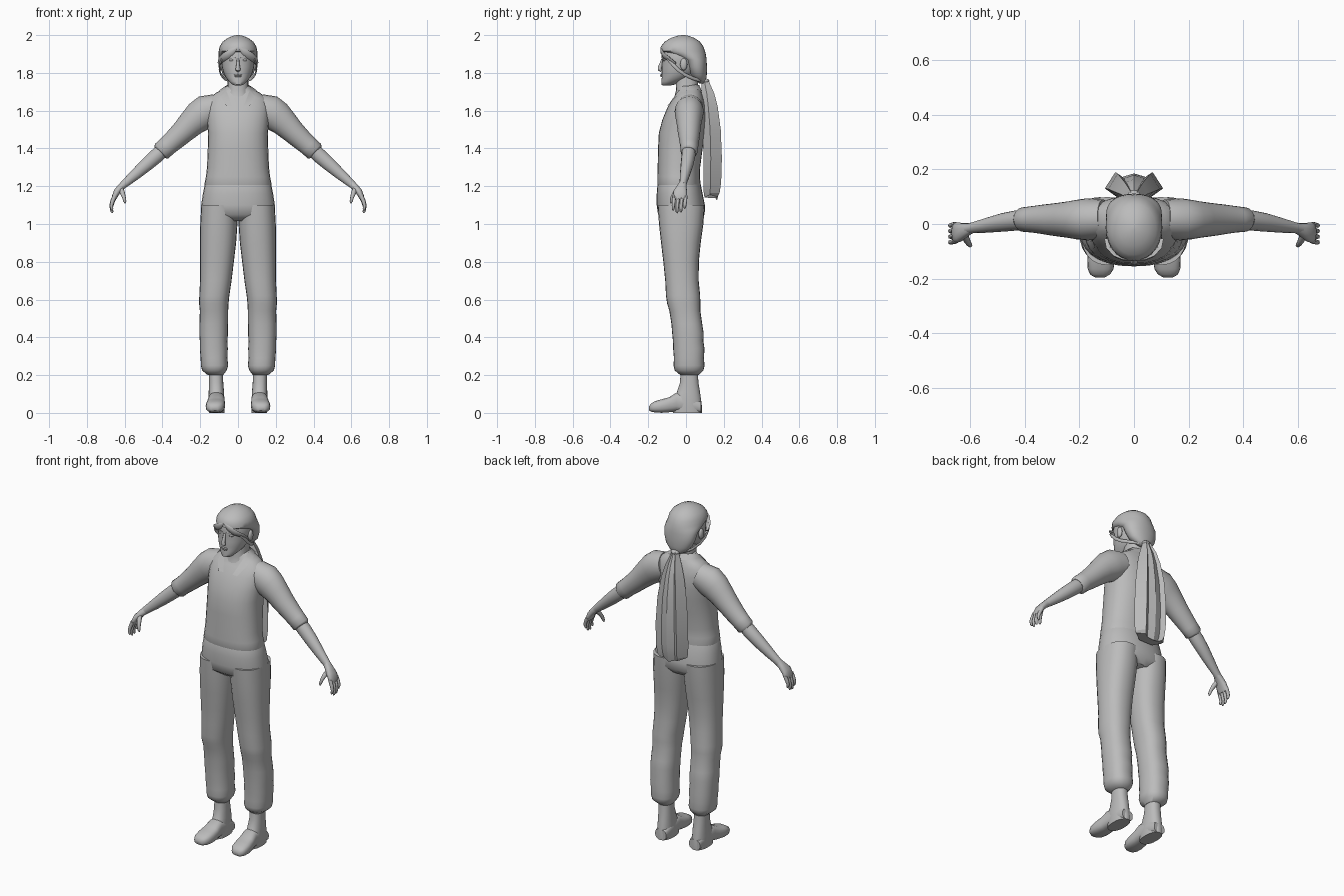
import bpy, bmesh, math
from mathutils import Vector as V

grey = bpy.data.materials.new("plain grey")
grey.diffuse_color = (0.5, 0.5, 0.5, 1)


def make(name, bm, mirror=False, angle=50):
    bmesh.ops.recalc_face_normals(bm, faces=bm.faces)
    me = bpy.data.meshes.new(name)
    bm.to_mesh(me)
    bm.free()
    ob = bpy.data.objects.new(name, me)
    bpy.context.collection.objects.link(ob)
    me.materials.append(grey)
    bpy.ops.object.select_all(action='DESELECT')
    ob.select_set(True)
    bpy.context.view_layer.objects.active = ob
    bpy.ops.object.shade_smooth_by_angle(angle=math.radians(angle))
    if mirror:
        m = ob.modifiers.new("mirror", 'MIRROR')
        m.use_axis = (True, False, False)
        m.use_clip = False
        m.use_mirror_merge = False
    return ob


def skin(name, rings, mirror=False, angle=50, caps=True):
    bm = bmesh.new()
    loops = [[bm.verts.new(p) for p in r] for r in rings]
    n = len(loops[0])
    for a, b in zip(loops, loops[1:]):
        for i in range(n):
            bm.faces.new((a[i], a[(i + 1) % n], b[(i + 1) % n], b[i]))
    if caps:
        bm.faces.new(loops[0])
        bm.faces.new(loops[-1])
    return make(name, bm, mirror, angle)


def oval(c, u, v, ru, rv, n=20, p=2.0):
    pts = []
    for i in range(n):
        t = 2 * math.pi * i / n
        ct, st = math.cos(t), math.sin(t)
        a = math.copysign(abs(ct) ** (2 / p), ct) * ru
        b = math.copysign(abs(st) ** (2 / p), st) * rv
        pts.append(V(c) + V(u) * a + V(v) * b)
    return pts


# upright loft: rows are z, x low, x high, y front, y back
def column(name, rows, mirror=False, n=24, p=2.3):
    return skin(name, [oval(((a + b) / 2, (f + k) / 2, z), (1, 0, 0), (0, 1, 0),
                            (b - a) / 2, (k - f) / 2, n, p) for z, a, b, f, k in rows], mirror)


def centred(name, rows, n=28, p=2.3):
    return column(name, [(z, -r, r, f, k) for z, r, f, k in rows], False, n, p)


# tube along points: rows are x, y, z, half size across, half thickness
def tube(name, rows, across=(0, 1, 0), n=14, mirror=True, p=2.0):
    pts = [V(r[:3]) for r in rows]
    rings = []
    for i, r in enumerate(rows):
        d = (pts[min(i + 1, len(pts) - 1)] - pts[max(i - 1, 0)]).normalized()
        u = V(across)
        u = (u - d * u.dot(d)).normalized()
        rings.append(oval(pts[i], u, d.cross(u), r[3], r[4], n, p))
    return skin(name, rings, mirror)


def ball(name, c, r, mirror=False):
    bm = bmesh.new()
    bmesh.ops.create_uvsphere(bm, u_segments=14, v_segments=8, radius=1)
    for v in bm.verts:
        v.co = V((v.co.x * r[0] + c[0], v.co.y * r[1] + c[1], v.co.z * r[2] + c[2]))
    return make(name, bm, mirror)


# shirt
centred("shirt_body", [
    (1.19, .172, -.145, .075), (1.21, .178, -.152, .078), (1.25, .170, -.152, .073),
    (1.30, .164, -.150, .075), (1.40, .160, -.148, .088), (1.48, .158, -.144, .100),
    (1.55, .165, -.126, .105), (1.62, .168, -.097, .102), (1.665, .155, -.067, .092),
    (1.695, .115, -.047, .082), (1.715, .075, -.043, .074), (1.73, .06, -.04, .068)])
tube("sleeve", [
    (.11, .02, 1.615, .07, .075), (.17, .017, 1.595, .077, .088), (.205, .016, 1.57, .073, .084),
    (.245, .016, 1.535, .066, .073), (.29, .016, 1.49, .060, .063), (.34, .017, 1.443, .053, .056),
    (.375, .017, 1.412, .048, .052), (.405, .016, 1.385, .045, .052), (.412, .015, 1.378, .037, .042)], n=20)
# turned collar, a strip draped from the nape to the chest
bm = bmesh.new()
top = [(0, .07, 1.735), (.05, .05, 1.738), (.068, .005, 1.73), (.062, -.04, 1.705), (.03, -.095, 1.625)]
low = [(0, .085, 1.70), (.07, .065, 1.712), (.098, .005, 1.708), (.092, -.055, 1.672), (.062, -.098, 1.625)]
a = [bm.verts.new(p) for p in top]
b = [bm.verts.new(p) for p in low]
for i in range(4):
    bm.faces.new((a[i], a[i + 1], b[i + 1], b[i]))
make("collar", bm, True)

# trousers
centred("trouser_seat", [
    (1.235, .165, -.143, .07), (1.22, .174, -.150, .076), (1.16, .186, -.155, .088),
    (1.10, .195, -.155, .100), (1.05, .197, -.148, .099), (1.015, .15, -.10, .07)])
column("trouser_leg", [
    (1.10, .002, .194, -.150, .099), (1.0, .003, .200, -.143, .092), (.90, .010, .201, -.132, .078),
    (.80, .022, .201, -.120, .068), (.70, .034, .201, -.110, .067), (.62, .046, .205, -.106, .075),
    (.58, .050, .206, -.100, .076), (.54, .052, .202, -.088, .076), (.47, .053, .204, -.077, .086),
    (.42, .053, .205, -.073, .094), (.38, .056, .202, -.069, .092), (.34, .054, .202, -.068, .098),
    (.29, .056, .198, -.064, .095), (.25, .052, .196, -.066, .098), (.225, .060, .190, -.060, .092),
    (.20, .078, .160, -.030, .066)], True)

# boots
column("boot_shaft", [
    (.22, .080, .154, -.028, .062), (.16, .078, .154, -.032, .066), (.11, .074, .155, -.048, .074),
    (.07, .072, .157, -.07, .080), (.03, .070, .156, -.07, .085), (.0, .072, .154, -.07, .085)], True)
foot = [(.08, .112, .036, .06, 0), (.04, .112, .042, .085, 0), (0, .113, .042, .10, .0),
        (-.05, .114, .044, .108, .008), (-.09, .117, .049, .083, .003), (-.13, .120, .051, .072, 0),
        (-.165, .122, .047, .062, .002), (-.185, .124, .036, .050, .006), (-.195, .125, .018, .036, .012)]
skin("boot_foot", [oval((x, y, (t + l) / 2), (1, 0, 0), (0, 0, 1), w, (t - l) / 2, 18, 2.7)
                   for y, x, w, t, l in foot], True)

# forearm and hand
tube("forearm", [
    (.39, .015, 1.40, .036, .038), (.43, .013, 1.362, .037, .040), (.48, .006, 1.318, .034, .037),
    (.54, -.005, 1.265, .027, .030), (.59, -.014, 1.222, .020, .023), (.61, -.018, 1.205, .020, .020)])
tube("palm", [
    (.598, -.016, 1.215, .019, .020), (.618, -.022, 1.197, .026, .019), (.640, -.030, 1.172, .036, .018),
    (.653, -.032, 1.145, .038, .015), (.657, -.032, 1.130, .034, .010)], p=2.4)
for i, (name, tip) in enumerate([("index", 1.072), ("middle", 1.058), ("ring", 1.062), ("little", 1.082)]):
    y = -.063 + i * .0205
    s = (1.145 - tip) / 3
    tube(name + "_finger", [
        (.652, y, 1.15, .0095, .011), (.664, y - .002, 1.145 - s, .0095, .011),
        (.671, y - .004, 1.145 - 2 * s, .0085, .009), (.667, y - .005, tip + .006, .007, .007),
        (.664, y - .005, tip, .003, .003)], n=8)
tube("thumb", [
    (.622, -.035, 1.19, .012, .014), (.612, -.058, 1.165, .012, .013), (.604, -.072, 1.142, .010, .010),
    (.599, -.078, 1.120, .008, .008), (.597, -.079, 1.110, .003, .003)], n=8)

# neck and face
centred("neck", [(1.62, .085, -.085, .06), (1.67, .066, -.062, .065), (1.71, .056, -.052, .062),
                 (1.76, .054, -.055, .065), (1.80, .05, -.05, .065)], 20)
centred("face", [
    (1.733, .014, -.122, -.085), (1.738, .030, -.130, -.06), (1.755, .048, -.131, -.025),
    (1.775, .064, -.128, .02), (1.80, .076, -.129, .05), (1.83, .084, -.129, .07),
    (1.865, .089, -.126, .08), (1.90, .090, -.130, .085), (1.94, .075, -.118, .07), (1.96, .05, -.08, .05)], 28, 2.1)
tube("nose", [(0, -.124, 1.875, .006, .006), (0, -.131, 1.85, .008, .009), (0, -.139, 1.828, .011, .011),
              (0, -.139, 1.818, .015, .011), (0, -.130, 1.810, .010, .006)], (1, 0, 0), 10, False)
ball("upper_lip", (0, -.129, 1.789), (.022, .008, .004))
ball("lower_lip", (0, -.128, 1.782), (.018, .008, .005))
ball("eye", (.034, -.113, 1.868), (.015, .010, .007), True)
tube("eyebrow", [(.014, -.129, 1.882, .002, .003), (.035, -.125, 1.889, .002, .003),
                 (.056, -.111, 1.884, .002, .002)], n=6)
ball("ear", (.092, -.012, 1.845), (.012, .019, .032), True)

# hair cap, swept to the nape
centred("hair_cap", [
    (1.745, .025, .07, .098), (1.765, .055, .04, .106), (1.79, .080, .018, .110),
    (1.83, .095, .0, .111), (1.87, .101, -.02, .109), (1.895, .103, -.085, .106),
    (1.915, .102, -.134, .101), (1.94, .097, -.133, .092), (1.965, .081, -.113, .074),
    (1.985, .054, -.080, .045), (1.996, .027, -.048, .015), (2.0, .006, -.022, -.008)], 28, 2.1)
# fringe from the centre parting and the strand looping back to the nape
tube("fringe", [(.004, -.131, 1.935, .004, .005), (.030, -.130, 1.915, .006, .017),
                (.062, -.117, 1.892, .006, .020), (.088, -.088, 1.872, .006, .018),
                (.099, -.055, 1.85, .005, .010)], n=8)
tube("side_strand", [(.085, -.095, 1.875, .004, .010), (.097, -.07, 1.845, .004, .009),
                     (.098, -.04, 1.815, .004, .009), (.090, -.005, 1.79, .004, .009),
                     (.070, .045, 1.768, .004, .009), (.035, .085, 1.757, .004, .008)],
     (1, 0, 0), 8)

# ponytail: faceted lock with two ridges
shape = [(-1, .4), (-.64, 1), (-.4, .82), (0, .95), (.4, .82), (.64, 1), (1, .4), (.5, 0), (-.5, 0)]
tail = [(1.765, .018, .085, .118), (1.74, .028, .082, .128), (1.69, .050, .083, .150),
        (1.62, .072, .085, .168), (1.50, .094, .090, .184), (1.35, .106, .092, .190),
        (1.22, .106, .092, .186), (1.165, .100, .094, .178)]
rings = [[(x * w, a + y * (b - a), z) for x, y in shape] for z, w, a, b in tail]
rings.append([(x * .09, .098 + y * .07, 1.125 + .03 * abs(x)) for x, y in shape])
skin("ponytail", rings, angle=25)
ball("hair_tie", (0, .1, 1.757), (.026, .024, .014))
